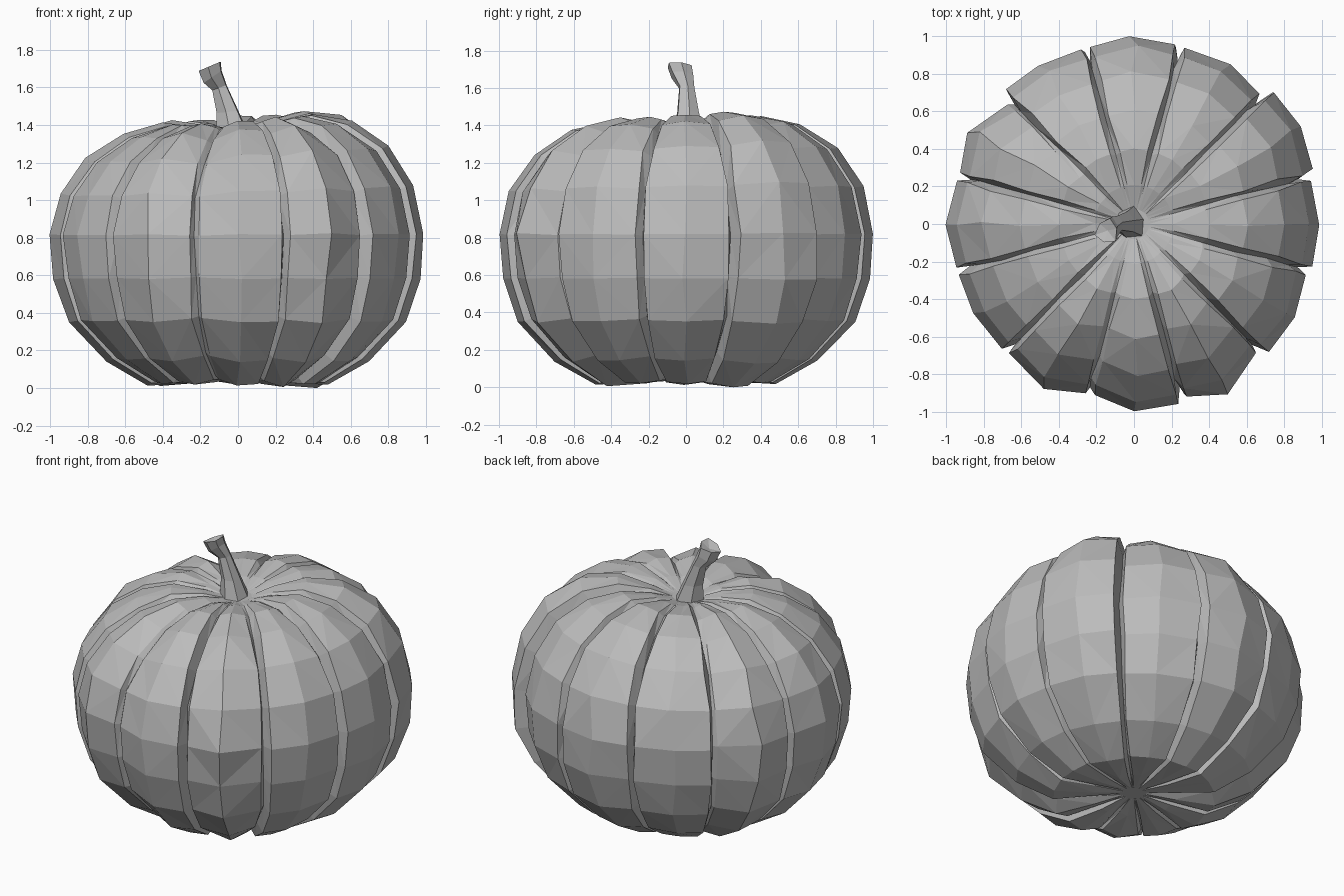
import bpy, bmesh, math, random
from mathutils import Vector

if "Cube" in bpy.data.objects:
    bpy.data.objects.remove(bpy.data.objects["Cube"])

random.seed(11)
skin = bpy.data.materials.new("plain grey")
skin.diffuse_color = (0.5, 0.5, 0.5, 1)
skin.use_nodes = True
skin.node_tree.nodes["Principled BSDF"].inputs["Base Color"].default_value = skin.diffuse_color


def finish(name, bm):
    bmesh.ops.recalc_face_normals(bm, faces=bm.faces)
    me = bpy.data.meshes.new(name)
    bm.to_mesh(me)
    bm.free()
    me.materials.append(skin)
    ob = bpy.data.objects.new(name, me)
    bpy.context.collection.objects.link(ob)
    return ob


def bridge(bm, rings):
    n = len(rings[0])
    for a, b in zip(rings, rings[1:]):
        for i in range(n):
            j = (i + 1) % n
            bm.faces.new((a[i], a[j], b[j], b[i]))


# Pumpkin body: (radius, height, groove depth, half lobe angle), bottom to top
PROFILE = [(0.06, 0.05, 0.0, 11), (0.24, 0.03, 0.03, 12), (0.48, 0.015, 0.06, 13),
           (0.70, 0.14, 0.08, 13.5), (0.90, 0.35, 0.09, 13.5), (0.98, 0.58, 0.10, 13.5),
           (1.00, 0.82, 0.10, 13.5), (0.945, 1.06, 0.10, 13.5), (0.81, 1.26, 0.10, 13.2),
           (0.61, 1.39, 0.09, 12.7), (0.40, 1.435, 0.05, 11), (0.21, 1.405, 0.015, 10),
           (0.08, 1.365, 0.0, 10)]
# Girth of each lobe at its first edge, crest and second edge
LOBES = [(0.975, 0.99, 0.97), (0.99, 1.03, 1.01), (0.96, 0.99, 0.975), (0.98, 1.0, 0.965),
         (0.965, 0.98, 0.985), (0.92, 1.01, 0.965), (0.97, 1.0, 0.97), (0.965, 0.98, 0.97),
         (0.96, 0.995, 0.935), (0.93, 1.0, 0.985), (0.96, 1.01, 0.94), (0.985, 0.99, 0.95)]
# Jutting folds above dents: (lobe, column, ring) -> inward shift
FOLDS = {(10, 2, 6): -0.025, (10, 2, 5): 0.015, (1, 3, 5): -0.03, (1, 3, 6): -0.01, (1, 3, 4): 0.01}

core = Vector((0, 0, 0.7))
bm = bmesh.new()
rings = []
for k, (r, z, depth, half) in enumerate(PROFILE):
    ring = []
    wob = 0.0 if k in (0, len(PROFILE) - 1) else 1.0
    for lobe, (first, crest, second) in enumerate(LOBES):
        # groove, edge, crest, edge
        section = ((-15, None), (-half, first), (0, crest), (half, second))
        for s, (off, girth) in enumerate(section):
            sway = 1.5 if s == 2 else 0.7
            ang = math.radians(lobe * 30 + off + wob * random.uniform(-sway, sway))
            x, y = r * math.cos(ang), r * math.sin(ang)
            p = Vector((x, y, z))
            # upper half is higher at the right and back
            if z > 0.8:
                p.z += (z - 0.8) / 0.6 * (0.06 * x + 0.03 * y)
            d = depth if girth is None else (1 - girth) * depth / 0.1
            if s:
                d += wob * random.uniform(-0.006, 0.004)
            d += FOLDS.get((lobe, s, k), 0)
            p -= (p - core).normalized() * d
            p.z = max(p.z, 0.0)
            ring.append(bm.verts.new(p))
    rings.append(ring)
bridge(bm, rings)
bm.faces.new(rings[0])
bm.faces.new(rings[-1])
# fold each panel outward along its more convex diagonal
quads = [f for f in bm.faces if len(f.verts) == 4]
bmesh.ops.triangulate(bm, faces=quads, quad_method='SHORT_EDGE')
finish("pumpkin_body", bm)

# Stem: bent six-sided stalk with a flared, slanted cut end
STEM = [(-0.02, 0.005, 1.35, 0.09, 0.0), (-0.05, 0.005, 1.47, 0.06, 0.1),
        (-0.095, 0.0, 1.60, 0.042, 0.35), (-0.13, -0.025, 1.66, 0.06, 0.6),
        (-0.145, -0.04, 1.715, 0.066, 0.4)]
bm = bmesh.new()
rings = []
for x, y, z, r, tilt in STEM:
    ring = []
    for i in range(6):
        a = math.radians(60 * i + 15)
        rr = r * (1.1 if i % 2 else 0.9)
        c, s = rr * math.cos(a), rr * math.sin(a)
        ring.append(bm.verts.new((x + c * math.cos(tilt), y + s, z + c * math.sin(tilt))))
    rings.append(ring)
bridge(bm, rings)
bm.faces.new(rings[0])
# sunken cut end
tip = bm.verts.new((-0.14, -0.035, 1.70))
for i in range(6):
    bm.faces.new((rings[-1][i], rings[-1][(i + 1) % 6], tip))
finish("stem", bm)
